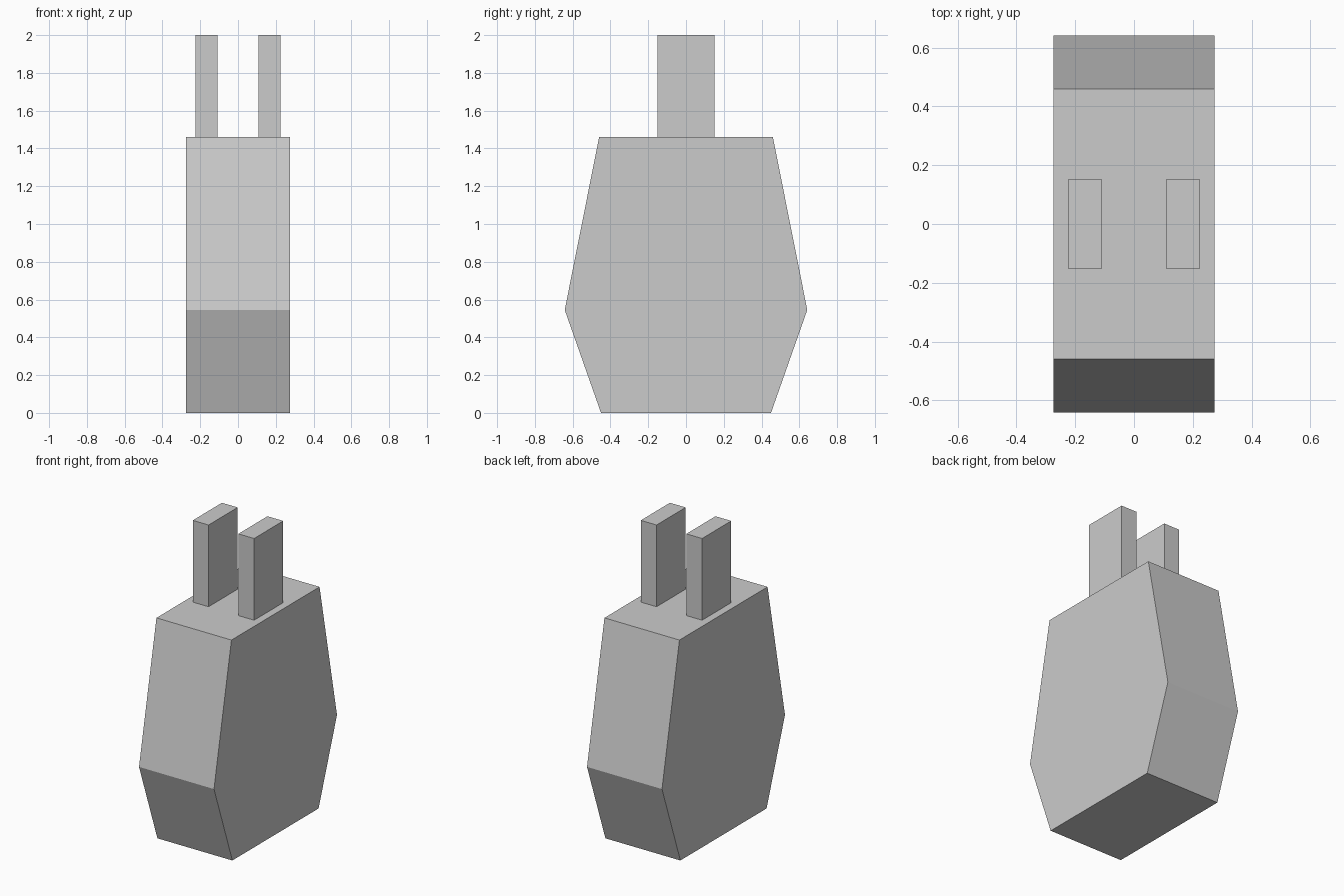
import bpy
import bmesh

if "Cube" in bpy.data.objects:
    bpy.data.objects.remove(bpy.data.objects["Cube"])


def extrude_profile(name, profile, x0, x1):
    """Extrude a closed (y, z) outline along x into a solid."""
    bm = bmesh.new()
    face = bm.faces.new([bm.verts.new((x0, y, z)) for y, z in profile])
    ext = bmesh.ops.extrude_face_region(bm, geom=[face])
    verts = [g for g in ext["geom"] if isinstance(g, bmesh.types.BMVert)]
    bmesh.ops.translate(bm, verts=verts, vec=(x1 - x0, 0, 0))
    bmesh.ops.recalc_face_normals(bm, faces=bm.faces)
    mesh = bpy.data.meshes.new(name)
    bm.to_mesh(mesh)
    bm.free()
    obj = bpy.data.objects.new(name, mesh)
    bpy.context.collection.objects.link(obj)
    return obj


def mirrored(half):
    """Complete a right-hand (y, z) outline with its mirror image."""
    return half + [(-y, z) for y, z in reversed(half)]


# Six-sided body
extrude_profile("body", mirrored([(0.45, 0), (0.642, 0.545), (0.46, 1.46)]),
                -0.274, 0.274)

# Pair of flat prongs on top
for side, name in ((-1, "left_prong"), (1, "right_prong")):
    x0, x1 = sorted((side * 0.109, side * 0.224))
    extrude_profile(name, mirrored([(0.152, 1.46), (0.152, 2.0)]), x0, x1)
